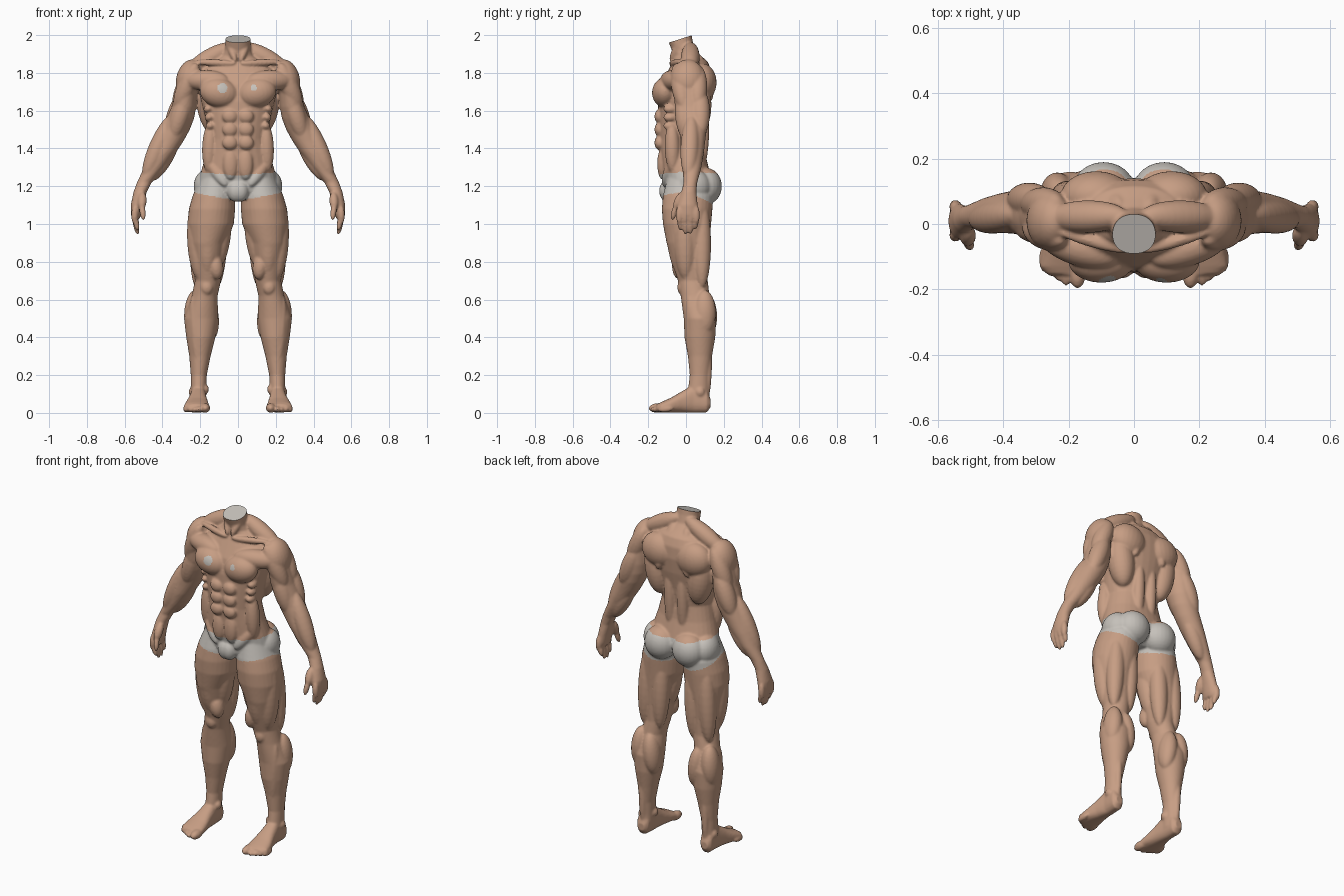
import bpy
import bmesh
import math
from mathutils import Matrix, Vector, Euler

default_cube = bpy.data.objects.get("Cube")
if default_cube:
    bpy.data.objects.remove(default_cube, do_unlink=True)


def make_material(name, colour):
    material = bpy.data.materials.new(name)
    material.use_nodes = True
    material.diffuse_color = (*colour, 1)
    shader = next(n for n in material.node_tree.nodes if n.type == "BSDF_PRINCIPLED")
    shader.inputs["Base Color"].default_value = (*colour, 1)
    shader.inputs["Roughness"].default_value = 0.7
    return material


skin = make_material("skin", (0.57, 0.34, 0.23))
pale_cloth = make_material("pale cloth", (0.56, 0.53, 0.49))

bm = bmesh.new()
SEGMENTS = 32


def loft(rings, axis="z", power=2.2):
    """Skin a closed tube over rounded sections: (station, x min, x max, low, high)."""
    for side in (1, -1):
        loops = []
        for station, x0, x1, low, high in rings:
            loop = []
            for i in range(SEGMENTS):
                angle = math.tau * i / SEGMENTS
                c, s = math.cos(angle), math.sin(angle)
                c = math.copysign(abs(c) ** (2 / power), c)
                s = math.copysign(abs(s) ** (2 / power), s)
                x = side * ((x0 + x1) / 2 + c * (x1 - x0) / 2)
                other = (low + high) / 2 + s * (high - low) / 2
                point = (x, other, station) if axis == "z" else (x, station, other)
                loop.append(bm.verts.new(point))
            loops.append(loop)
        faces = [bm.faces.new(loops[0]), bm.faces.new(loops[-1])]
        for a, b in zip(loops, loops[1:]):
            for i in range(SEGMENTS):
                j = (i + 1) % SEGMENTS
                faces.append(bm.faces.new((a[i], a[j], b[j], b[i])))
        bmesh.ops.recalc_face_normals(bm, faces=faces)
        if rings[0][1] == -rings[0][2]:
            break    # centred parts need no mirrored copy


def place_ball(matrix):
    for mirror in (Matrix.Identity(4), Matrix.Scale(-1, 4, (1, 0, 0))):
        ball = bmesh.ops.create_uvsphere(bm, u_segments=24, v_segments=16, radius=1)
        bmesh.ops.transform(bm, matrix=mirror @ matrix, verts=ball["verts"])
        faces = list({f for v in ball["verts"] for f in v.link_faces})
        bmesh.ops.recalc_face_normals(bm, faces=faces)


def blob(centre, radii, tilt=0.0):
    """Mirrored pair of ellipsoids, tilted about the front axis in degrees."""
    turn = Euler((0, math.radians(tilt), 0)).to_matrix().to_4x4()
    place_ball(Matrix.Translation(centre) @ turn @ Matrix.Diagonal((*radii, 1)))


def spindle(start, end, radius):
    """Mirrored pair of long muscles stretched between two points."""
    start, end = Vector(start), Vector(end)
    span = end - start
    turn = span.to_track_quat("Z", "X").to_matrix().to_4x4()
    size = Matrix.Diagonal((radius, radius, span.length / 2, 1))
    place_ball(Matrix.Translation((start + end) / 2) @ turn @ size)


# Trunk and neck
trunk = [(1.13, .07, -.10, .08), (1.17, .16, -.115, .13), (1.22, .21, -.12, .14),
         (1.28, .195, -.13, .125), (1.36, .172, -.138, .105), (1.45, .152, -.145, .095),
         (1.55, .17, -.148, .11), (1.65, .195, -.148, .13), (1.74, .215, -.13, .14),
         (1.81, .2, -.095, .135), (1.86, .14, -.07, .115), (1.89, .085, -.066, .08),
         (1.92, .068, -.075, .05), (1.97, .066, -.095, .035), (2.03, .066, -.11, .025)]
loft([(z, -w, w, front, back) for z, w, front, back in trunk])

# Legs
loft([(1.24, .03, .2, -.10, .12), (1.15, .015, .24, -.122, .145),
      (1.08, .015, .26, -.128, .14), (1.0, .022, .268, -.122, .133),
      (.9, .065, .256, -.103, .125), (.8, .08, .24, -.075, .118),
      (.7, .09, .228, -.043, .115), (.62, .108, .245, -.028, .125),
      (.5, .105, .286, -.012, .16), (.4, .12, .274, -.008, .155),
      (.3, .145, .258, .01, .138), (.2, .165, .25, .02, .124),
      (.12, .168, .25, .01, .122), (.05, .17, .25, 0, .128)], power=2.0)

# Feet
loft([(.13, .19, .235, .03, .075), (.11, .175, .25, .002, .12), (.04, .17, .25, 0, .15),
      (-.02, .164, .262, .002, .115), (-.08, .155, .28, .002, .08),
      (-.13, .15, .288, .002, .058), (-.155, .155, .265, .005, .045)], axis="y", power=2.4)
spindle((.175, -.10, .028), (.172, -.197, .024), .026)
for toe in range(4):
    x = .208 + .022 * toe
    tip = -.19 + .014 * toe
    spindle((x, tip + .08, .024), (x, tip, .017), .017)

# Arms, wrists and palms
loft([(1.80, .2, .30, -.05, .09), (1.72, .215, .325, -.07, .1), (1.62, .222, .352, -.058, .112),
      (1.56, .232, .378, -.045, .113), (1.5, .255, .41, -.035, .11),
      (1.44, .288, .438, -.03, .102), (1.38, .328, .465, -.028, .095),
      (1.3, .388, .497, -.02, .082), (1.22, .457, .535, -.012, .06),
      (1.17, .483, .553, -.025, .055), (1.1, .502, .568, -.045, .062),
      (1.05, .513, .567, -.045, .065), (1.03, .52, .56, -.04, .06)], power=2.0)

# Fingers and thumbs
for finger, tip in enumerate((.965, .942, .945, .972)):
    y = -.034 + .029 * finger
    spindle((.545, y, 1.1), (.548, y * 1.05, 1.0), .019)
    spindle((.551, y, 1.055), (.53, y * .9 + .002, tip), .0155)
spindle((.505, -.015, 1.17), (.51, -.06, 1.075), .024)
spindle((.51, -.05, 1.11), (.5, -.073, 1.02), .016)

# Chest and collar
blob((.1, -.112, 1.695), (.103, .068, .078), -12)
spindle((.05, -.11, 1.76), (.29, -.035, 1.76), .055)
spindle((.015, -.085, 1.85), (.23, -.025, 1.858), .018)
spindle((.06, -.02, 1.99), (.012, -.083, 1.86), .02)

# Stomach
for z in (1.57, 1.5, 1.43):
    blob((.043, -.142, z), (.04, .025, .037))
blob((.04, -.125, 1.32), (.04, .027, .085))
for step in range(3):
    blob((.158 - .006 * step, -.085, 1.61 - .045 * step), (.025, .035, .022), 25)
spindle((.145, -.075, 1.54), (.155, -.07, 1.27), .04)
spindle((.17, -.05, 1.36), (.06, -.115, 1.2), .035)

# Back
blob((.145, .06, 1.63), (.073, .075, .16), 8)
blob((.115, .085, 1.75), (.11, .077, .1), -10)
spindle((.042, .075, 1.25), (.042, .1, 1.65), .034)
spindle((.02, .025, 1.95), (.27, .02, 1.81), .05)
spindle((.04, .05, 1.91), (.1, .13, 1.65), .04)

# Shoulders
blob((.257, .01, 1.768), (.07, .09, .105), -14)
spindle((.22, -.05, 1.85), (.325, -.005, 1.6), .05)
spindle((.23, .065, 1.84), (.33, .06, 1.6), .05)

# Arm muscles
spindle((.265, -.02, 1.7), (.35, .005, 1.44), .05)
spindle((.27, .075, 1.72), (.37, .075, 1.46), .052)
spindle((.345, .03, 1.58), (.495, .012, 1.24), .05)
spindle((.32, .05, 1.47), (.46, .035, 1.23), .045)

# Hips and groin
blob((.093, .103, 1.2), (.097, .087, .098))
blob((.16, .04, 1.2), (.075, .09, .09))
blob((.012, -.1, 1.175), (.045, .042, .058))

# Thigh muscles and knees
spindle((.16, -.06, 1.22), (.16, -.025, .72), .065)
spindle((.215, -.01, 1.15), (.2, 0, .7), .062)
spindle((.08, -.01, 1.18), (.12, .01, .75), .065)
blob((.118, -.032, .775), (.04, .042, .07), 8)
spindle((.19, .08, 1.15), (.215, .085, .66), .05)
spindle((.1, .08, 1.15), (.115, .085, .66), .05)
blob((.165, -.018, .665), (.034, .028, .042))

# Shin muscles and ankles
blob((.152, .105, .51), (.05, .06, .125), 6)
blob((.235, .098, .53), (.05, .06, .12), -4)
spindle((.235, .02, .62), (.205, .045, .22), .036)
spindle((.21, .12, .4), (.21, .11, .06), .022)
blob((.172, .055, .125), (.018, .025, .025))
blob((.245, .075, .11), (.016, .024, .025))

# Fuse every part into one continuous surface
source_mesh = bpy.data.meshes.new("body source")
bm.to_mesh(source_mesh)
bm.free()
body = bpy.data.objects.new("body", source_mesh)
bpy.context.collection.objects.link(body)
remesh = body.modifiers.new("fuse", "REMESH")
remesh.mode = "VOXEL"
remesh.voxel_size = 0.0065
soften = body.modifiers.new("soften", "SMOOTH")
soften.factor = 0.5
soften.iterations = 4
fused = bpy.data.meshes.new_from_object(
    body.evaluated_get(bpy.context.evaluated_depsgraph_get()))
body.modifiers.clear()
body.data = fused
bpy.data.meshes.remove(source_mesh)
fused.name = "body"
fused.materials.clear()
for material in (skin, pale_cloth):
    fused.materials.append(material)


def is_pale(point):
    """Briefs and the two chest patches."""
    x, y, z = abs(point.x), point.y, point.z
    lower = 1.12 + .2 * x - .35 * max(y, 0)
    briefs = x < .35 and lower < z < 1.255 + .1 * x
    patch_size = .026 if point.x < 0 else .017
    patch = y < -.1 and math.hypot(x - .083, z - 1.72) < patch_size
    return briefs or patch


# Slice the neck flat, then colour the faces
bm = bmesh.new()
bm.from_mesh(fused)
cut = bmesh.ops.bisect_plane(
    bm, geom=bm.verts[:] + bm.edges[:] + bm.faces[:], clear_outer=True,
    plane_co=(0, -.035, 1.978), plane_no=(0, -.32, 1))
for face in bm.faces:
    face.smooth = True
    face.material_index = int(is_pale(face.calc_center_median()))
rim = [e for e in cut["geom_cut"] if isinstance(e, bmesh.types.BMEdge)]
for face in bmesh.ops.contextual_create(bm, geom=rim)["faces"]:
    face.material_index = 1
    face.smooth = False
bmesh.ops.recalc_face_normals(bm, faces=bm.faces[:])
bm.to_mesh(fused)
bm.free()
for edge_owner in (body,):
    edge_owner.select_set(True)
    bpy.context.view_layer.objects.active = edge_owner
bpy.ops.object.shade_smooth_by_angle(angle=math.radians(50))
